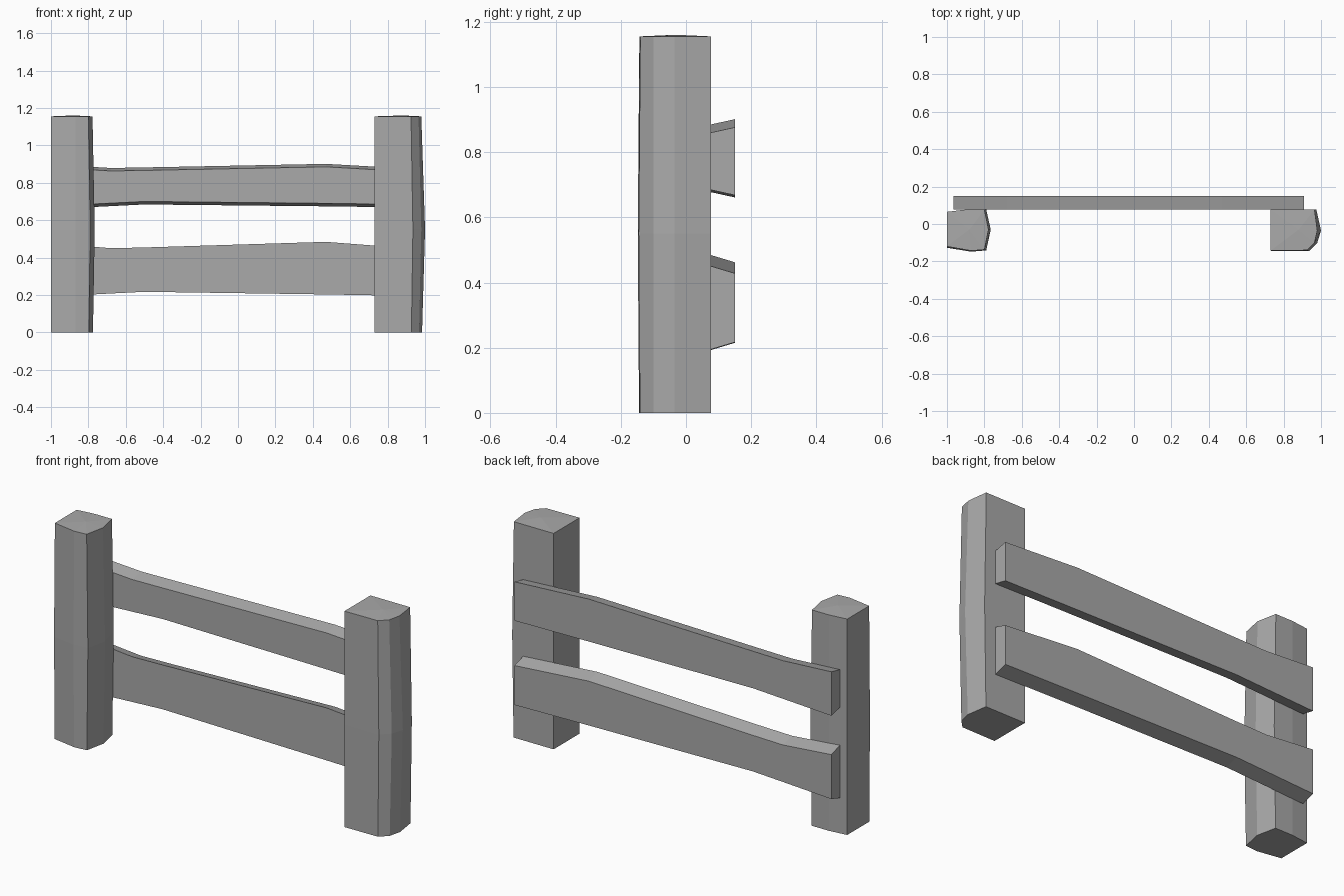
import bpy
import bmesh

cube = bpy.data.objects.get("Cube")
if cube:
    bpy.data.objects.remove(cube, do_unlink=True)

grey = bpy.data.materials.new("plain grey")
grey.use_nodes = True
colour = (0.40, 0.40, 0.40, 1)
grey.diffuse_color = colour
grey.node_tree.nodes["Principled BSDF"].inputs["Base Color"].default_value = colour


def finish(name, bm):
    bmesh.ops.recalc_face_normals(bm, faces=bm.faces[:])
    mesh = bpy.data.meshes.new(name)
    bm.to_mesh(mesh)
    bm.free()
    mesh.materials.append(grey)
    bpy.context.collection.objects.link(bpy.data.objects.new(name, mesh))


def bridge(bm, a, b):
    for i in range(len(a)):
        j = (i + 1) % len(a)
        bm.faces.new((a[i], a[j], b[j], b[i]))


# Post: outline points are x, y, and how far the waist swells in x and y
def post(name, outline, crown):
    bm = bmesh.new()
    rings = []
    for z, swell in ((0, 0.2), (0.55, 1), (1.155, 0)):
        rings.append([bm.verts.new((x + dx * swell, y + dy * swell, z))
                      for x, y, dx, dy in outline])
    for low, high in zip(rings, rings[1:]):
        bridge(bm, low, high)
    bm.faces.new(rings[0])
    tip = bm.verts.new(crown)
    top = rings[-1]
    for i in range(len(top)):
        bm.faces.new((top[i - 1], top[i], tip))
    finish(name, bm)


post("left_post", [
    (0.73, 0.077, 0, 0), (0.965, 0.077, 0.01, 0), (0.98, -0.035, 0.02, 0),
    (0.965, -0.10, 0.015, 0), (0.925, -0.14, 0.01, -0.005),
    (0.73, -0.143, 0, 0)], (0.88, -0.03, 1.16))
post("right_post", [
    (-1, 0.065, 0, 0), (-0.9, 0.077, 0, 0), (-0.8, 0.077, 0.01, 0),
    (-0.778, -0.03, 0.012, 0), (-0.8, -0.137, 0.01, -0.004),
    (-0.87, -0.143, 0, -0.005), (-1, -0.12, 0, -0.007)], (-0.88, -0.03, 1.16))


# Rail: a bent board whose top and bottom edges are sloped between front and back
def rail(name, top, bottom, flare):
    stations = (-0.965, -0.68, -0.5, 0.47, 0.91)
    bm = bmesh.new()
    rings = []
    for x, t, b in zip(stations, top, bottom):
        rings.append([bm.verts.new(p) for p in (
            (x, 0.077, b), (x, 0.15, b - flare),
            (x, 0.15, t + flare), (x, 0.077, t))])
    for a, b in zip(rings, rings[1:]):
        bridge(bm, a, b)
    bm.faces.new(rings[0])
    bm.faces.new(rings[-1])
    finish(name, bm)


rail("upper_rail", (0.88, 0.863, 0.866, 0.885, 0.86),
     (0.677, 0.691, 0.70, 0.69, 0.684), 0.016)
rail("lower_rail", (0.475, 0.45, 0.454, 0.484, 0.45),
     (0.193, 0.208, 0.217, 0.203, 0.195), -0.022)
